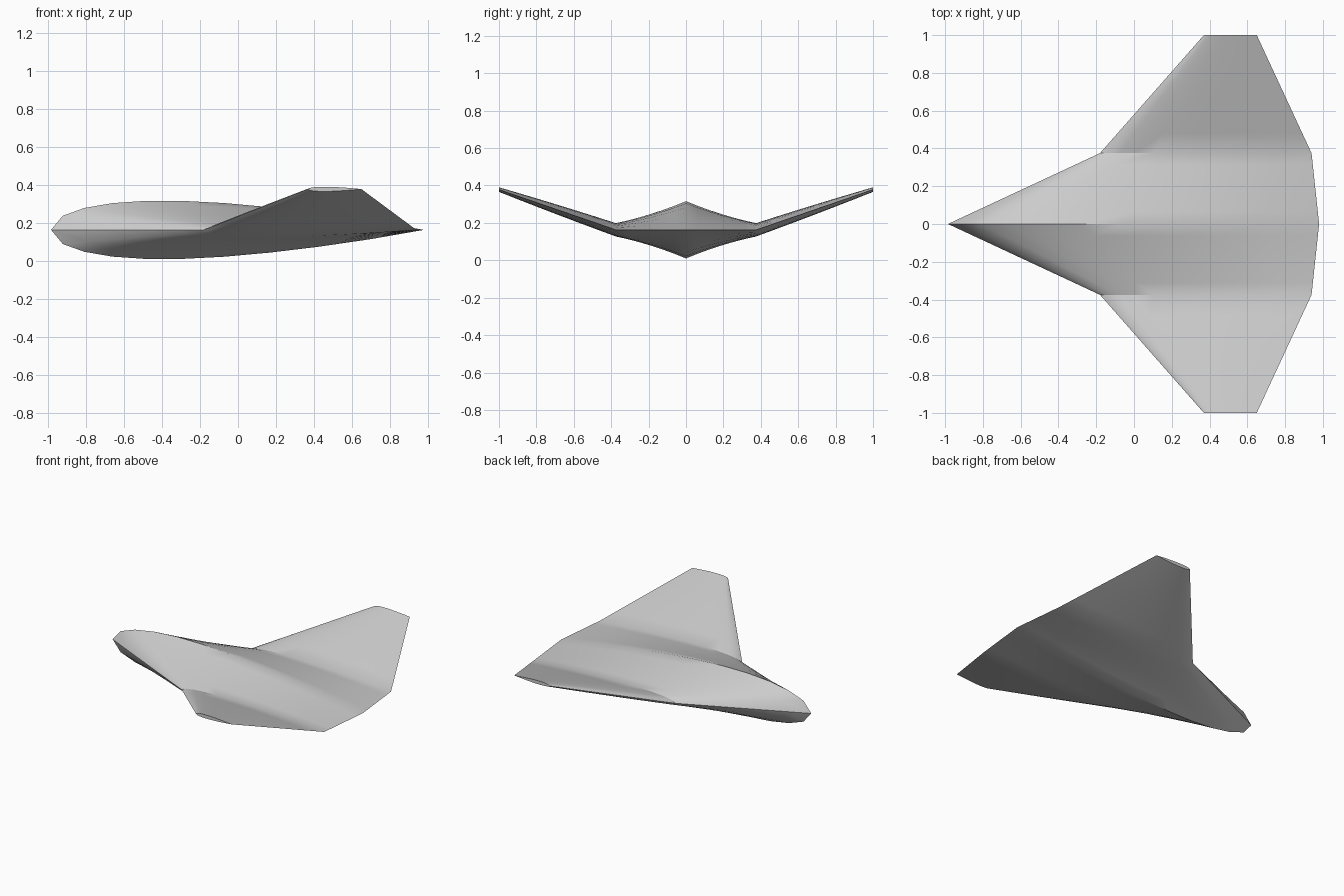
import bpy, bmesh

if "Cube" in bpy.data.objects:
    bpy.data.objects.remove(bpy.data.objects["Cube"])

# Stations from the centreline outwards: y, leading x, trailing x, z, thickness ratio
STATIONS = [(0.0, -0.985, 0.98, 0.163, 0.157),
            (0.375, -0.18, 0.94, 0.163, 0.064),
            (1.0, 0.37, 0.65, 0.378, 0.088)]
ROWS = [6, 6]      # spanwise rows in the inner and outer panel
N = 10             # chordwise points per side


def half_thickness(t):
    """Symmetric aerofoil with a closed trailing edge, unit chord and thickness."""
    return 5 * (0.2969 * t ** 0.5 - 0.126 * t - 0.3516 * t ** 2
                + 0.2843 * t ** 3 - 0.1036 * t ** 4)


def section(y, lead, trail, z, ratio):
    """Closed ring: leading edge, over the top to the trailing edge, back below."""
    chord = trail - lead
    ts = [(i / N) ** 1.5 for i in range(N + 1)]
    top = [(lead + chord * t, y, z + chord * ratio * half_thickness(t)) for t in ts]
    low = [(lead + chord * t, y, z - chord * ratio * half_thickness(t)) for t in ts]
    return top + low[-2:0:-1]


# Spanwise stations, mirrored to the other side
half = [STATIONS[0]]
for a, b, rows in zip(STATIONS, STATIONS[1:], ROWS):
    for k in range(1, rows + 1):
        half.append(tuple(p + (q - p) * k / rows for p, q in zip(a, b)))
span = [(-s[0],) + s[1:] for s in reversed(half[1:])] + half

# Blended body and wings lofted through the stations
bm = bmesh.new()
rings = [[bm.verts.new(co) for co in section(*s)] for s in span]
for a, b in zip(rings, rings[1:]):
    for i in range(len(a)):
        j = (i + 1) % len(a)
        bm.faces.new((a[i], a[j], b[j], b[i]))

# Flat wing tips
bm.faces.new(rings[0])
bm.faces.new(rings[-1])
bmesh.ops.recalc_face_normals(bm, faces=bm.faces[:])

mesh = bpy.data.meshes.new("flying_wing_body")
bm.to_mesh(mesh)
bm.free()
body = bpy.data.objects.new("flying_wing_body", mesh)
bpy.context.collection.objects.link(body)

# Single grey paint
paint = bpy.data.materials.new("light_grey")
paint.diffuse_color = (0.6, 0.6, 0.6, 1.0)
paint.use_nodes = True
paint.node_tree.nodes["Principled BSDF"].inputs["Base Color"].default_value = paint.diffuse_color
mesh.materials.append(paint)

bpy.context.view_layer.objects.active = body
body.select_set(True)
bpy.ops.object.shade_smooth_by_angle(angle=0.55)
